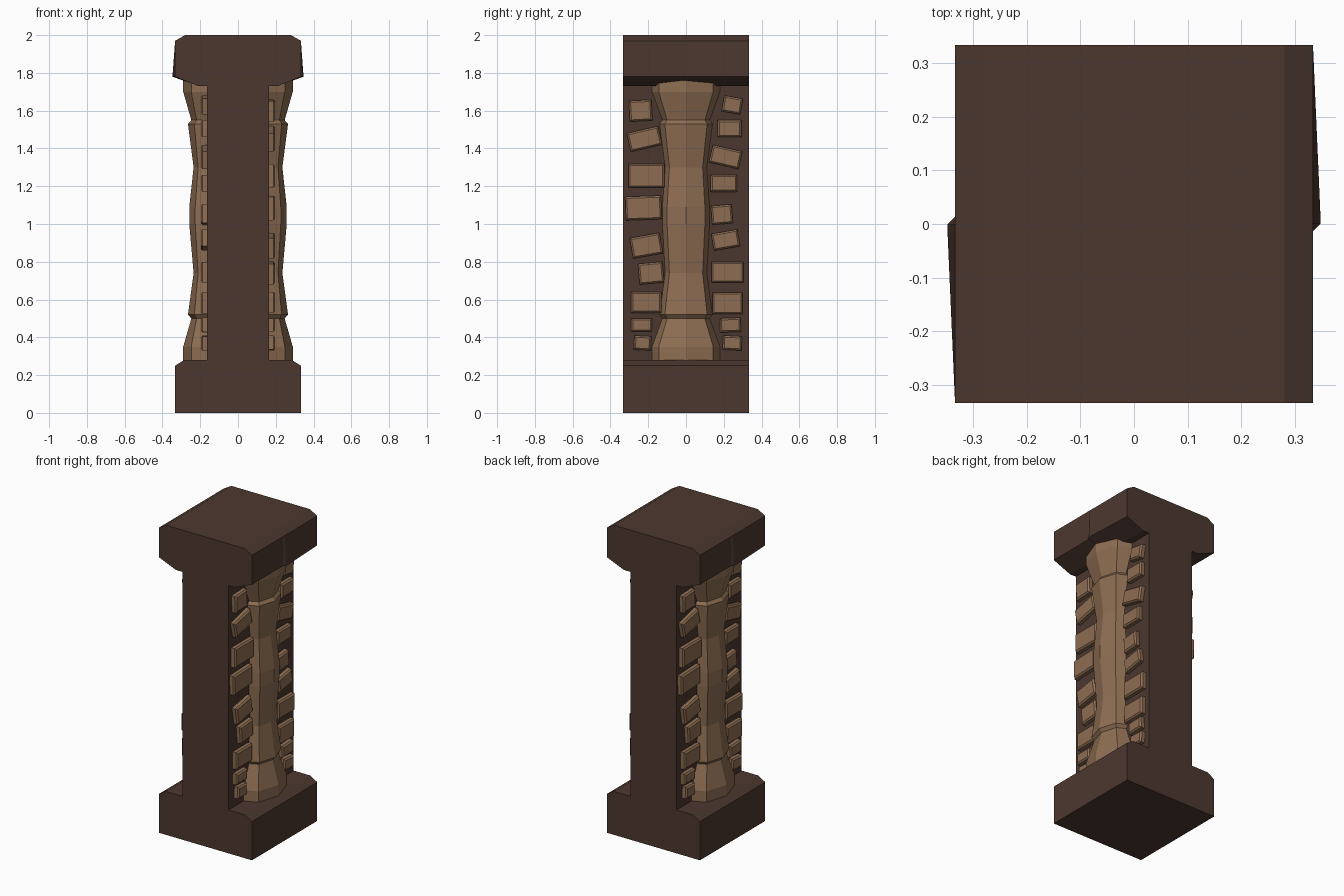
import bpy
import bmesh
import math
from mathutils import Matrix, Vector

cube = bpy.data.objects.get("Cube")
if cube:
    bpy.data.objects.remove(cube, do_unlink=True)


def make_material(name, colour):
    mat = bpy.data.materials.new(name)
    mat.use_nodes = True
    mat.diffuse_color = (*colour, 1)
    mat.node_tree.nodes["Principled BSDF"].inputs["Base Color"].default_value = (*colour, 1)
    return mat


dark_stone = make_material("dark brown stone", (0.073, 0.039, 0.029))
light_stone = make_material("light brown stone", (0.27, 0.155, 0.085))


def finish(name, bm, material):
    bmesh.ops.recalc_face_normals(bm, faces=bm.faces)
    mesh = bpy.data.meshes.new(name)
    bm.to_mesh(mesh)
    bm.free()
    mesh.materials.append(material)
    obj = bpy.data.objects.new(name, mesh)
    bpy.context.collection.objects.link(obj)
    return obj


def loft(name, sections, material):
    """Join matching closed cross-sections into a capped solid."""
    bm = bmesh.new()
    rings = [[bm.verts.new(p) for p in section] for section in sections]
    count = len(rings[0])
    for low, high in zip(rings, rings[1:]):
        for i in range(count):
            j = (i + 1) % count
            bm.faces.new((low[i], low[j], high[j], high[i]))
    bm.faces.new(rings[0])
    bm.faces.new(rings[-1])
    return finish(name, bm, material)


# Pillar body: stepped profile, with a slight offset bulge at the cap's lower corner
HALF = 0.333
WALL = 0.165


def half_profile(bulge):
    return [(HALF, 0), (HALF, 0.25), (0.285, 0.28), (WALL, 0.28),
            (WALL, 1.73), (0.21, 1.73), (HALF + bulge, 1.78),
            (HALF, 1.97), (0.28, 2)]


def body_section(y, right_bulge, left_bulge):
    right = [(x, y, z) for x, z in half_profile(right_bulge)]
    left = [(-x, y, z) for x, z in reversed(half_profile(left_bulge))]
    return right + left


B = 0.014
loft("pillar_body", [
    body_section(-HALF, 0, 0),
    body_section(-B, 0, B),
    body_section(0, B, B),
    body_section(B, B, 0),
    body_section(HALF, 0, 0)], dark_stone)

# Half column rings: height, ridge distance, half width
column_rings = [
    (0.25, 0.29, 0.18), (0.35, 0.29, 0.18), (0.5, 0.247, 0.125),
    (0.52, 0.265, 0.14), (0.74, 0.235, 0.11), (1.0, 0.258, 0.125),
    (1.09, 0.258, 0.125), (1.3, 0.235, 0.11), (1.53, 0.265, 0.14),
    (1.55, 0.247, 0.125), (1.7, 0.29, 0.18), (1.775, 0.29, 0.18)]


def column_section(z, front, half, side):
    edge = WALL + 0.66 * (front - WALL)
    points = [(WALL - 0.02, -half), (WALL, -half), (edge, -0.8 * half), (front, 0),
              (edge, 0.8 * half), (WALL, half), (WALL - 0.02, half)]
    return [(side * x, side * y, z) for x, y in points]


# Wall stones: centre y, centre z, width, height, tilt in degrees
stones = [
    (-0.24, 1.6, 0.12, 0.11, 3), (-0.22, 1.45, 0.17, 0.1, 13),
    (-0.21, 1.255, 0.19, 0.125, 0), (-0.225, 1.085, 0.19, 0.125, 2),
    (-0.21, 0.885, 0.16, 0.11, 10), (-0.185, 0.74, 0.13, 0.11, 5),
    (-0.21, 0.585, 0.16, 0.11, 0), (-0.235, 0.465, 0.11, 0.07, 0),
    (-0.23, 0.37, 0.09, 0.075, -3), (0.245, 1.63, 0.1, 0.085, -10),
    (0.23, 1.505, 0.125, 0.09, 0), (0.21, 1.355, 0.16, 0.095, -13),
    (0.2, 1.215, 0.14, 0.09, 0), (0.19, 1.05, 0.11, 0.1, 5),
    (0.21, 0.915, 0.14, 0.09, 10), (0.22, 0.745, 0.17, 0.11, 0),
    (0.22, 0.58, 0.16, 0.115, 0), (0.235, 0.465, 0.11, 0.075, 2),
    (0.245, 0.37, 0.1, 0.075, -3)]
DEPTH = 0.032


def add_stone(name, side, y, z, width, height, tilt):
    bm = bmesh.new()
    place = (Matrix.Rotation(math.pi if side < 0 else 0, 4, "Z")
             @ Matrix.Translation(Vector((WALL, y, z)))
             @ Matrix.Rotation(math.radians(-tilt), 4, "X").inverted()
             @ Matrix.Diagonal((2 * DEPTH, width, height, 1)))
    bmesh.ops.create_cube(bm, size=1)
    # Worn outer rim
    bmesh.ops.transform(bm, matrix=place, verts=bm.verts)
    rim = [e for e in bm.edges if all(abs(v.co.x) > WALL + DEPTH / 2 for v in e.verts)]
    bmesh.ops.bevel(bm, geom=rim, offset=0.009, segments=1, affect="EDGES")
    finish(name, bm, light_stone)


for side, label in ((1, "left"), (-1, "right")):
    loft(f"{label}_half_column",
         [column_section(*ring, side) for ring in column_rings], light_stone)
    for number, stone in enumerate(stones, 1):
        add_stone(f"{label}_wall_stone_{number}", side, *stone)
